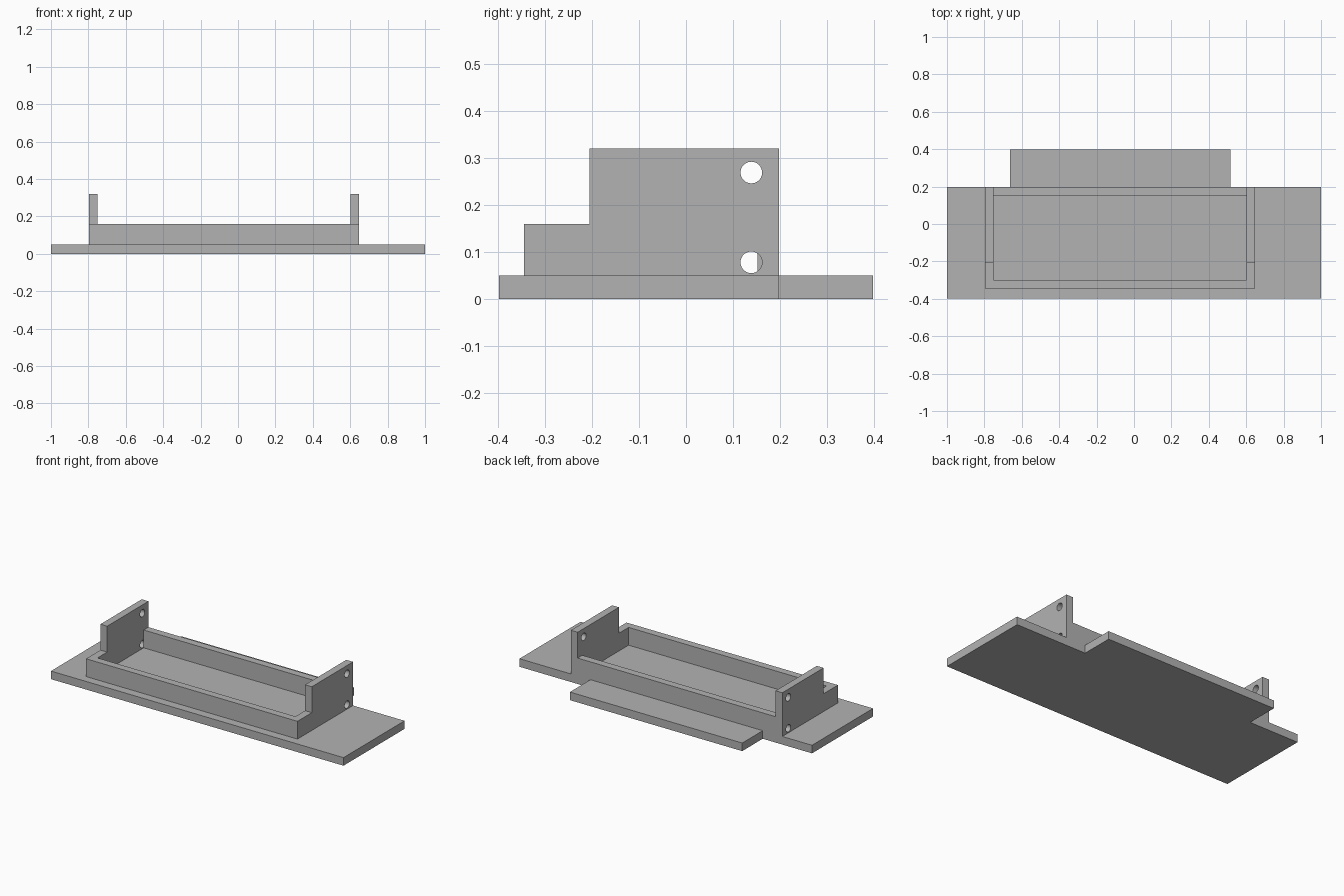
import bpy
import bmesh
from mathutils import Matrix, Vector

cube = bpy.data.objects.get("Cube")
if cube:
    bpy.data.objects.remove(cube, do_unlink=True)

grey = bpy.data.materials.new("plain grey")
grey.use_nodes = True
colour = (0.45, 0.45, 0.45, 1)
grey.diffuse_color = colour
grey.node_tree.nodes["Principled BSDF"].inputs["Base Color"].default_value = colour

# Shared dimensions
BASE_TOP, RIM_TOP, PANEL_TOP = 0.05, 0.16, 0.32
LEFT, RIGHT, FRONT, BACK = 0.648, -0.797, -0.345, 0.198
WALL = 0.046
STEP_Y = -0.205


def finish(name, bm):
    bmesh.ops.recalc_face_normals(bm, faces=bm.faces[:])
    mesh = bpy.data.meshes.new(name)
    bm.to_mesh(mesh)
    bm.free()
    mesh.materials.append(grey)
    obj = bpy.data.objects.new(name, mesh)
    bpy.context.collection.objects.link(obj)
    return obj


def extrude_profile(name, points, direction):
    bm = bmesh.new()
    face = bm.faces.new([bm.verts.new(p) for p in points])
    result = bmesh.ops.extrude_face_region(bm, geom=[face], use_keep_orig=True)
    moved = [g for g in result["geom"] if isinstance(g, bmesh.types.BMVert)]
    bmesh.ops.translate(bm, verts=moved, vec=Vector(direction))
    return finish(name, bm)


def drill(obj, x, y, z, radius):
    bm = bmesh.new()
    bmesh.ops.create_cone(bm, cap_ends=True, segments=40, radius1=radius,
                          radius2=radius, depth=WALL * 3,
                          matrix=Matrix.Translation((x, y, z))
                          @ Matrix.Rotation(1.5707963, 4, "Y"))
    cutter = finish("hole_cutter", bm)
    cutter.hide_render = True
    mod = obj.modifiers.new("hole", "BOOLEAN")
    mod.operation = "DIFFERENCE"
    mod.solver = "EXACT"
    mod.object = cutter
    bpy.context.view_layer.objects.active = obj
    bpy.ops.object.modifier_apply(modifier=mod.name)
    bpy.data.objects.remove(cutter, do_unlink=True)


# Base plate with the offset rear tab
outline = [(-1, -0.398), (1, -0.398), (1, BACK), (0.515, BACK),
           (0.515, 0.398), (-0.663, 0.398), (-0.663, BACK), (-1, BACK)]
extrude_profile("base_plate", [(x, y, 0) for x, y in outline], (0, 0, BASE_TOP))

# Stepped side panels, each with two screw holes
side = [(FRONT, BASE_TOP), (BACK, BASE_TOP), (BACK, PANEL_TOP),
        (STEP_Y, PANEL_TOP), (STEP_Y, RIM_TOP), (FRONT, RIM_TOP)]
for name, x in (("right_panel", RIGHT), ("left_panel", LEFT - WALL)):
    panel = extrude_profile(name, [(x, y, z) for y, z in side], (WALL, 0, 0))
    for z in (0.078, 0.269):
        drill(panel, x + WALL / 2, 0.139, z, 0.023)
    bpy.context.view_layer.objects.active = panel
    panel.select_set(True)
    bpy.ops.object.shade_smooth_by_angle()
    panel.select_set(False)

# Low front and back walls between the panels
for name, y in (("front_wall", FRONT), ("back_wall", BACK - WALL)):
    section = [(y, BASE_TOP), (y + WALL, BASE_TOP), (y + WALL, RIM_TOP), (y, RIM_TOP)]
    extrude_profile(name, [(RIGHT + WALL, a, b) for a, b in section],
                    (LEFT - RIGHT - 2 * WALL, 0, 0))
